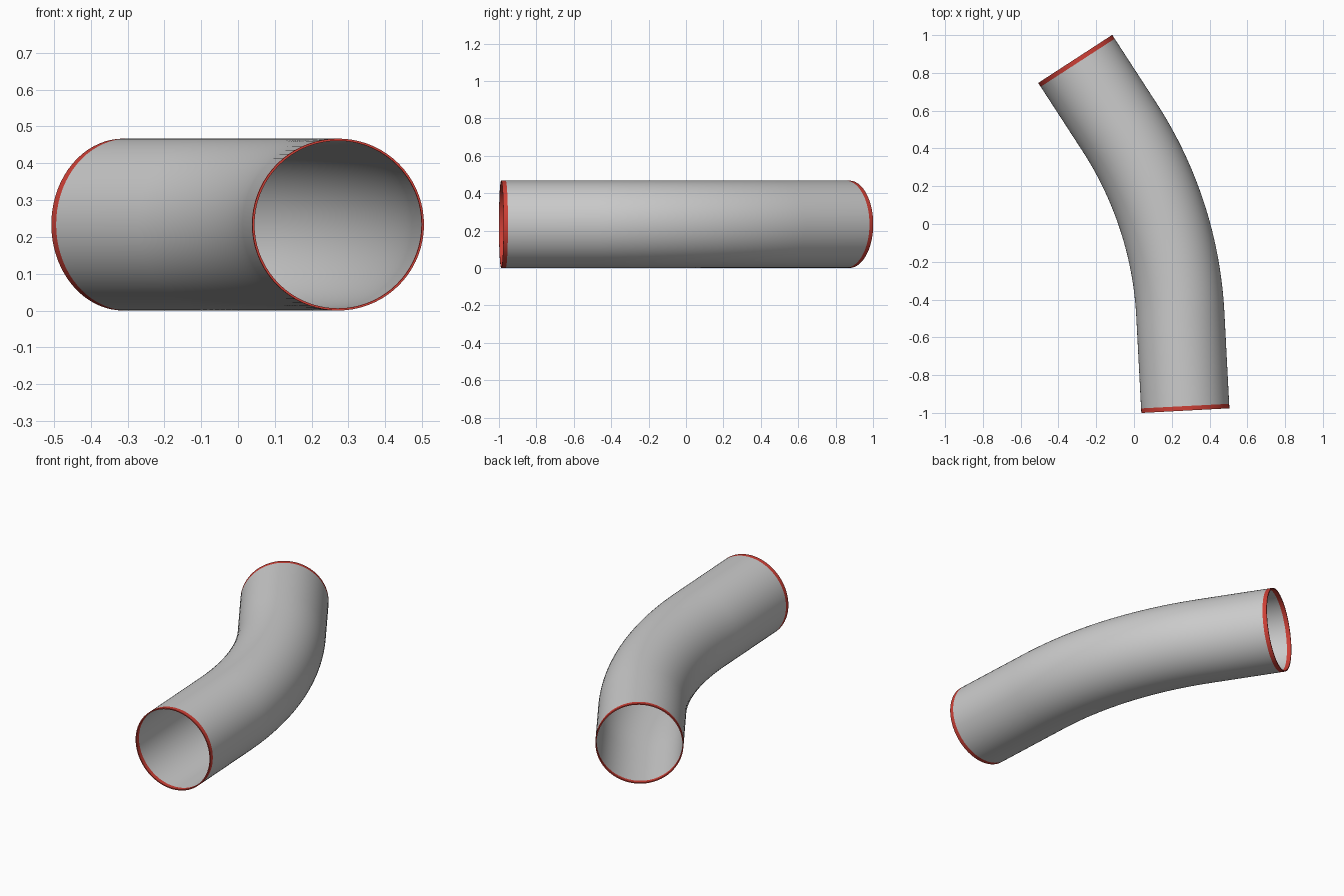
import bpy, bmesh, math
from mathutils import Vector

if "Cube" in bpy.data.objects:
    bpy.data.objects.remove(bpy.data.objects["Cube"])

RADIUS, WALL, SIDES = 0.2335, 0.006, 72
RIM = 0.024                                  # length of each end rim
START, HEADING, BEND = Vector((0.272, -0.988, RADIUS)), math.radians(3), math.radians(30)
FRONT_RUN, BACK_RUN, BEND_RADIUS = 0.51, 0.43, 2.015
ARC = BEND_RADIUS * BEND
TOTAL = FRONT_RUN + ARC + BACK_RUN


def material(name, color):
    m = bpy.data.materials.new(name)
    m.use_nodes = True
    m.diffuse_color = color
    m.node_tree.nodes["Principled BSDF"].inputs["Base Color"].default_value = color
    return m


def across(a):
    return Vector((math.cos(a), math.sin(a), 0))


def along(a):
    return Vector((-math.sin(a), math.cos(a), 0))


def centre_line(s):
    """Point and heading at distance s: straight run, bend, straight run."""
    p = START + along(HEADING) * min(s, FRONT_RUN)
    turn = min(max(s - FRONT_RUN, 0), ARC) / BEND_RADIUS
    a = HEADING + turn
    p += (across(a) - across(HEADING)) * BEND_RADIUS
    return p + along(a) * max(s - FRONT_RUN - ARC, 0), a


def tube(name, distances, mat):
    """Hollow tube swept along the centre line, with a thin wall."""
    bm = bmesh.new()
    route = [(s, RADIUS) for s in distances]
    route += [(s, RADIUS - WALL) for s in reversed(distances)]
    rings = []
    for s, r in route:
        p, a = centre_line(s)
        rings.append([bm.verts.new(p + across(a) * r * math.cos(t) + Vector((0, 0, r * math.sin(t))))
                      for t in (math.tau * i / SIDES for i in range(SIDES))])
    for k, ring in enumerate(rings):
        nxt = rings[(k + 1) % len(rings)]
        for i in range(SIDES):
            j = (i + 1) % SIDES
            bm.faces.new((ring[i], ring[j], nxt[j], nxt[i]))
    bmesh.ops.recalc_face_normals(bm, faces=bm.faces)
    mesh = bpy.data.meshes.new(name)
    bm.to_mesh(mesh)
    bm.free()
    mesh.materials.append(mat)
    ob = bpy.data.objects.new(name, mesh)
    bpy.context.collection.objects.link(ob)
    bpy.ops.object.select_all(action='DESELECT')
    ob.select_set(True)
    bpy.context.view_layer.objects.active = ob
    bpy.ops.object.shade_smooth_by_angle(angle=math.radians(35))
    return ob


grey = material("light grey", (0.6, 0.6, 0.6, 1))
red = material("red", (0.62, 0.05, 0.036, 1))

# Bent pipe body
bend_steps = [FRONT_RUN + ARC * i / 32 for i in range(33)]
tube("pipe_body", [RIM] + bend_steps + [TOTAL - RIM], grey)

# Coloured rims at both open ends
tube("front_rim", [0, RIM], red)
tube("back_rim", [TOTAL - RIM, TOTAL], red)
